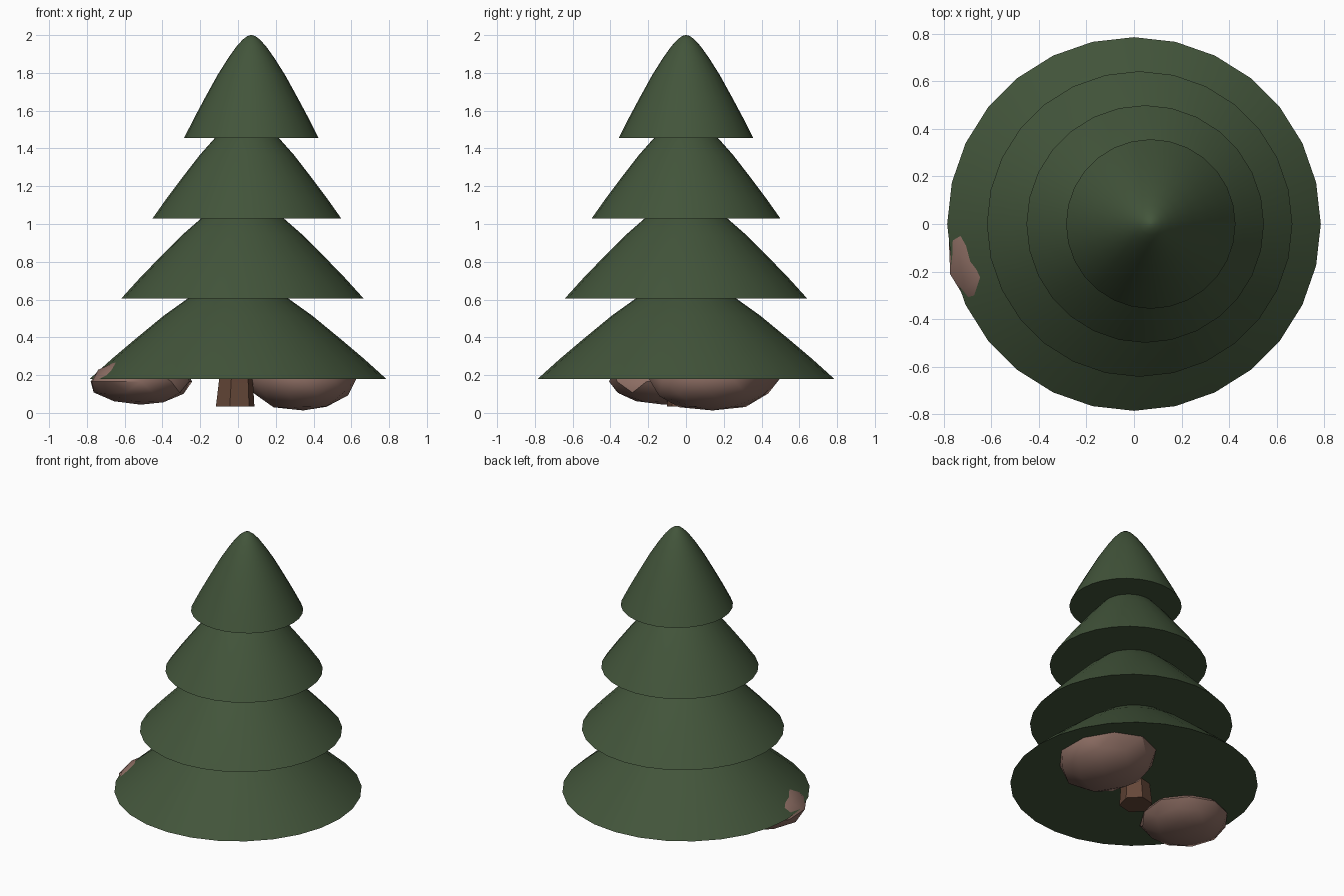
import bpy, bmesh, math, random
from mathutils import Vector

cube = bpy.data.objects.get("Cube")
if cube:
    bpy.data.objects.remove(cube, do_unlink=True)


def material(name, rgb):
    mat = bpy.data.materials.new(name)
    mat.use_nodes = True
    mat.diffuse_color = (*rgb, 1)
    mat.node_tree.nodes["Principled BSDF"].inputs["Base Color"].default_value = (*rgb, 1)
    return mat


GREEN = material("pine_green", (0.055, 0.09, 0.043))
BARK = material("bark_brown", (0.13, 0.063, 0.04))
STONE = material("reddish_stone", (0.275, 0.16, 0.13))


def finish(bm, name, mat, angle):
    bmesh.ops.recalc_face_normals(bm, faces=bm.faces)
    mesh = bpy.data.meshes.new(name)
    bm.to_mesh(mesh)
    bm.free()
    mesh.materials.append(mat)
    obj = bpy.data.objects.new(name, mesh)
    bpy.context.collection.objects.link(obj)
    bpy.ops.object.select_all(action='DESELECT')
    obj.select_set(True)
    bpy.context.view_layer.objects.active = obj
    bpy.ops.object.shade_smooth_by_angle(angle=math.radians(angle))
    return obj


def loft(name, mat, rings, sides, angle, turn=0.0):
    """Stack of round rings (x, y, z, radius), capped at both ends."""
    bm = bmesh.new()
    loops = []
    for x, y, z, r in rings:
        loops.append([bm.verts.new((x + r * math.cos(a), y + r * math.sin(a), z))
                      for a in (turn + math.tau * i / sides for i in range(sides))])
    for low, high in zip(loops, loops[1:]):
        for i in range(sides):
            j = (i + 1) % sides
            bm.faces.new((low[i], low[j], high[j], high[i]))
    bm.faces.new(loops[0])
    bm.faces.new(loops[-1])
    return finish(bm, name, mat, angle)


# Foliage: four bell-shaped tiers drifting slightly towards +x
BELL = [(1, 0), (0.85, 0.195), (0.69, 0.39), (0.5, 0.615), (0.34, 0.78),
        (0.22, 0.89), (0.13, 0.955), (0.06, 0.99), (0.01, 1)]
for i in range(4):
    base, radius, x = 0.18 + 0.425 * i, 0.785 - 0.143 * i, 0.0235 * i
    loft(f"foliage_tier_{i + 1}", GREEN,
         [(x, 0, base + 0.545 * h, radius * r) for r, h in BELL], 28, 50)

# Trunk: short leaning hexagonal post
loft("trunk", BARK, [(-0.015, 0, 0.035, 0.105), (-0.01, 0, 0.2, 0.09),
                     (0.02, 0, 0.6, 0.07)], 6, 25, 0.25)


def rock(name, centre, size, seed):
    """Squashed, lightly roughened ball."""
    rng = random.Random(seed)
    bm = bmesh.new()
    bmesh.ops.create_icosphere(bm, subdivisions=2, radius=1)
    for v in bm.verts:
        d = v.co.normalized() * rng.uniform(0.95, 1.04)
        v.co = Vector(centre) + Vector(d[k] * size[k] for k in range(3))
    return finish(bm, name, STONE, 35)


# Rocks resting under the lowest branches
rock("left_rock", (0.345, 0.14, 0.18), (0.29, 0.345, 0.172), 3)
rock("right_rock", (-0.515, -0.12, 0.165), (0.275, 0.3, 0.125), 8)
